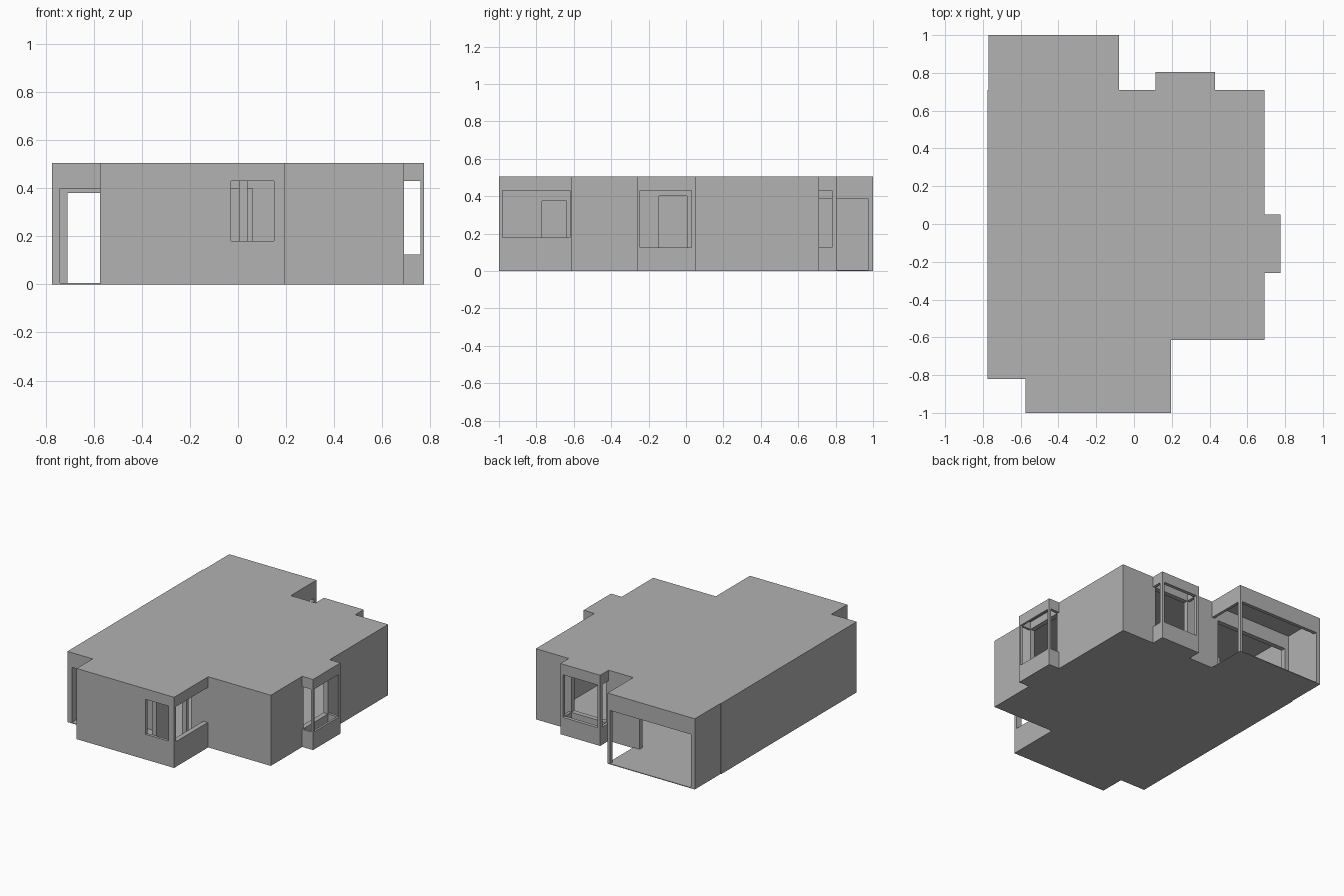
import bpy, bmesh
from mathutils import Matrix, Vector

cube = bpy.data.objects.get("Cube")
if cube:
    bpy.data.objects.remove(cube, do_unlink=True)

plaster = bpy.data.materials.new("grey_plaster")
plaster.use_nodes = True
GREY = (0.445, 0.445, 0.445, 1)
plaster.diffuse_color = GREY
plaster.node_tree.nodes["Principled BSDF"].inputs["Base Color"].default_value = GREY

FLOOR, CEIL, TOP = 0.005, 0.485, 0.505


def finish(name, bm):
    mesh = bpy.data.meshes.new(name)
    bm.normal_update()
    bm.to_mesh(mesh)
    bm.free()
    mesh.materials.append(plaster)
    obj = bpy.data.objects.new(name, mesh)
    bpy.context.collection.objects.link(obj)


def add_box(bm, x, y, z):
    lo, hi = Vector((x[0], y[0], z[0])), Vector((x[1], y[1], z[1]))
    if min(hi - lo) < 1e-4:
        return
    bmesh.ops.create_cube(bm, size=1, matrix=Matrix.Translation((lo + hi) / 2) @ Matrix.Diagonal((*(hi - lo), 1)))


def wall(name, axis, span, depth, opening=None):
    """Wall running along an axis, with an optional (start, end, sill, head) opening."""
    bm = bmesh.new()

    def piece(a, z):
        add_box(bm, a if axis == "x" else depth, depth if axis == "x" else a, z)

    if opening is None:
        piece(span, (FLOOR, CEIL))
    else:
        a, b, sill, head = opening
        piece((span[0], a), (FLOOR, CEIL))
        piece((b, span[1]), (FLOOR, CEIL))
        piece((a, b), (FLOOR, max(sill, FLOOR)))
        piece((a, b), (head, CEIL))
    finish(name, bm)


def slab(name, z0, z1):
    bm = bmesh.new()
    face = bm.faces.new([bm.verts.new((x, y, z0)) for x, y in OUTLINE])
    out = bmesh.ops.extrude_face_region(bm, geom=[face])
    bmesh.ops.translate(bm, vec=(0, 0, z1 - z0), verts=[v for v in out["geom"] if isinstance(v, bmesh.types.BMVert)])
    bmesh.ops.recalc_face_normals(bm, faces=bm.faces)
    finish(name, bm)


# Floor and roof share the plan outline
OUTLINE = [(-.77, 1), (-.77, .71), (-.775, .71), (-.775, -.82), (-.575, -.82), (-.575, -1),
           (.195, -1), (.195, -.615), (.69, -.615), (.69, -.26), (.775, -.26), (.775, .05),
           (.69, .05), (.69, .71), (.43, .71), (.43, .805), (.115, .805), (.115, .71),
           (-.08, .71), (-.08, 1)]
slab("floor", 0, FLOOR)
slab("roof", CEIL, TOP)

# Outer walls
wall("long_side_wall", "y", (-.82, .71), (-.775, -.74))
wall("entrance_wall", "x", (-.74, -.575), (-.82, -.785), (-.74, -.575, 0, .40))
wall("entrance_side_wall", "y", (-.98, -.785), (-.575, -.54))
wall("front_wall", "x", (-.575, .195), (-1, -.98), (-.03, .15, .18, .43))
wall("front_room_side_wall", "y", (-.98, -.58), (.16, .195), (-.98, -.62, .18, .43))
wall("front_step_wall", "x", (.195, .69), (-.615, -.58))
wall("right_wall", "y", (-.58, .675), (.655, .69), (-.245, .03, .125, .43))
wall("back_wall", "x", (-.08, .69), (.675, .71), (.135, .41, .125, .43))

# Balcony
wall("balcony_glass_wall", "x", (-.74, -.08), (.675, .71), (-.71, -.13, 0, .38))
wall("balcony_solid_side", "y", (.71, 1), (-.77, -.74))
wall("balcony_front", "x", (-.74, -.08), (.975, 1), (-.74, -.1, 0, .385))
wall("balcony_open_side", "y", (.71, .975), (-.1, -.08), (.71, .975, 0, .385))

# Bay windows: open front and both cheeks
wall("right_bay_front", "y", (-.26, .05), (.76, .775), (-.245, .03, .125, .43))
for side, y in (("front", (-.26, -.245)), ("back", (.03, .05))):
    wall("right_bay_cheek_" + side, "x", (.69, .76), y, (.69, .76, .125, .43))
wall("back_bay_front", "x", (.115, .43), (.78, .805), (.135, .41, .125, .43))
for side, x in (("right", (.115, .135)), ("left", (.41, .43))):
    wall("back_bay_cheek_" + side, "y", (.71, .78), x, (.71, .78, .125, .43))

# Inner partitions with doorways
wall("corridor_partition", "y", (-.785, .2), (-.575, -.54), (-.145, .005, 0, .40))
wall("front_room_partition", "y", (-.98, -.615), (.005, .04), (-.77, -.64, 0, .375))
wall("front_room_back_partition", "x", (-.54, .195), (-.615, -.58), (-.09, .06, 0, .40))
